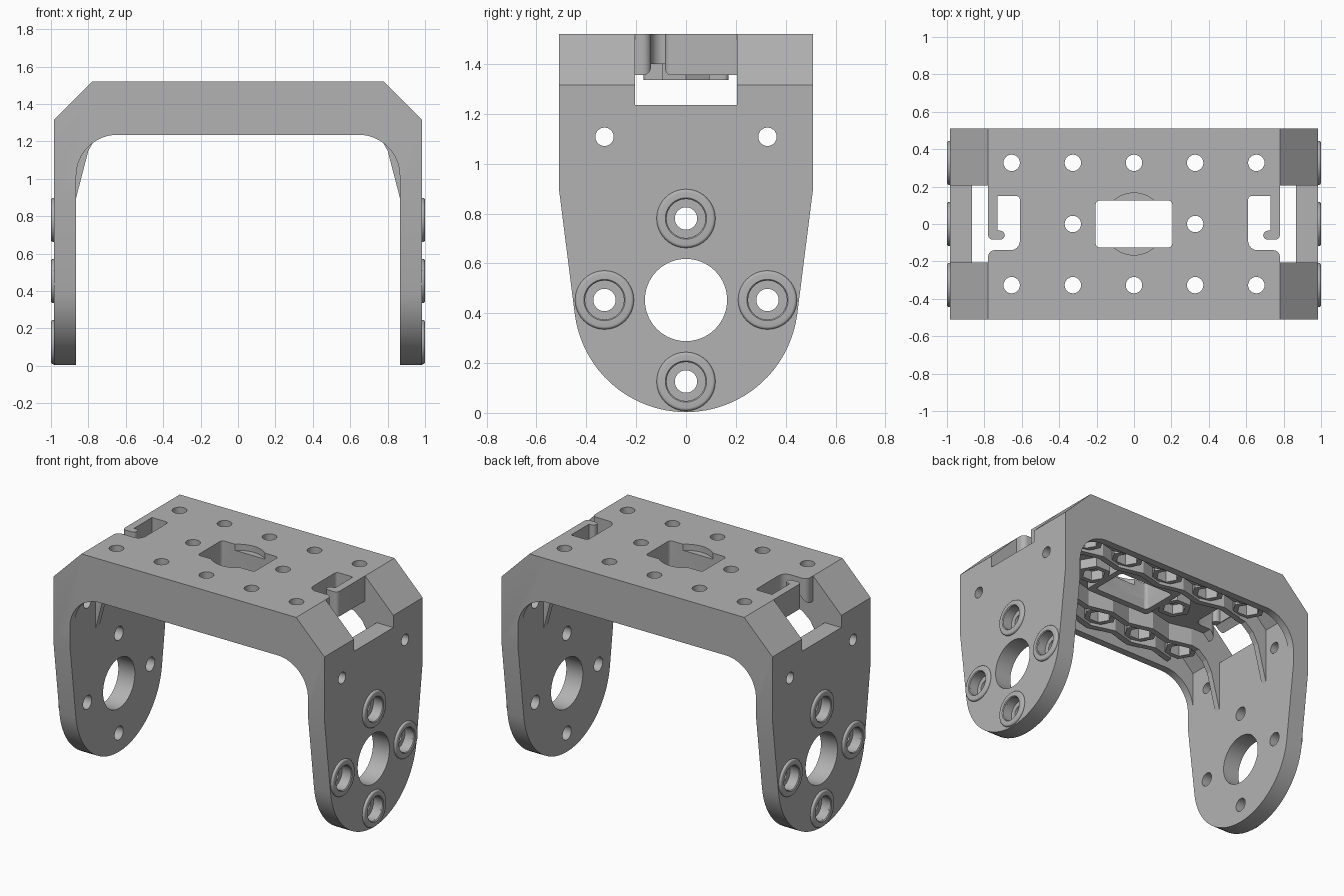
import bpy, bmesh, math
from mathutils import Vector

cube = bpy.data.objects.get("Cube")
if cube:
    bpy.data.objects.remove(cube, do_unlink=True)

grey = bpy.data.materials.new("plain grey")
grey.use_nodes = True
COLOUR = (0.45, 0.45, 0.45, 1)
grey.diffuse_color = COLOUR
grey.node_tree.nodes["Principled BSDF"].inputs["Base Color"].default_value = COLOUR

# Maps (u, v, w) to world, w being the extrusion axis
AXES = {"x": lambda u, v, w: (w, u, v),
        "y": lambda u, v, w: (u, w, v),
        "z": lambda u, v, w: (u, v, w)}


def arc(cx, cy, r, a0, a1, n=16):
    steps = [math.radians(a0 + (a1 - a0) * i / n) for i in range(n + 1)]
    return [(cx + r * math.cos(a), cy + r * math.sin(a)) for a in steps]


def circle(cx, cy, r, n=40):
    return arc(cx, cy, r, 0, 360, n)[:-1]


def mirrored(points):
    return [(-u, v) for u, v in reversed(points)]


def rounded_rect(hx, hy, r):
    right = arc(hx - r, r - hy, r, -90, 0, 5) + arc(hx - r, hy - r, r, 0, 90, 5)
    return right + mirrored(right)


def prism(bm, outline, axis, lo, hi):
    rings = [[bm.verts.new(AXES[axis](u, v, w)) for u, v in outline] for w in (lo, hi)]
    faces = [bm.faces.new(ring) for ring in rings]
    n = len(outline)
    for i in range(n):
        j = (i + 1) % n
        faces.append(bm.faces.new((rings[0][i], rings[0][j], rings[1][j], rings[1][i])))
    bmesh.ops.recalc_face_normals(bm, faces=faces)


def lathe(bm, profile, cu, cv, axis, n):
    # closed (radius, w) profile turned into a ring
    rings = []
    for k in range(n):
        a = 2 * math.pi * k / n
        rings.append([bm.verts.new(AXES[axis](cu + r * math.cos(a), cv + r * math.sin(a), w))
                      for r, w in profile])
    m, faces = len(profile), []
    for k in range(n):
        p, q = rings[k], rings[(k + 1) % n]
        faces += [bm.faces.new((p[i], p[(i + 1) % m], q[(i + 1) % m], q[i])) for i in range(m)]
    bmesh.ops.recalc_face_normals(bm, faces=faces)


def finish(name, bm):
    mesh = bpy.data.meshes.new(name)
    bm.to_mesh(mesh)
    bm.free()
    obj = bpy.data.objects.new(name, mesh)
    bpy.context.collection.objects.link(obj)
    mesh.materials.append(grey)
    return obj


def build(name, *prisms):
    bm = bmesh.new()
    for p in prisms:
        prism(bm, *p)
    return finish(name, bm)


def boolean(obj, cutter, operation="DIFFERENCE"):
    mod = obj.modifiers.new("cut", "BOOLEAN")
    mod.operation, mod.solver, mod.object = operation, "EXACT", cutter
    bpy.context.view_layer.update()
    mesh = bpy.data.meshes.new_from_object(obj.evaluated_get(bpy.context.evaluated_depsgraph_get()))
    obj.modifiers.clear()
    obj.data = mesh
    bpy.data.objects.remove(cutter, do_unlink=True)


# Main dimensions
OUT, INN, TOP, EDGE, W = 0.985, 0.865, 1.52, 1.235, 0.51
PLATE = 1.40
PITCH, HUB = 0.327, 0.453

# Bracket: arch profile trimmed by the leg silhouette
half = [(INN, 0), (OUT, 0), (OUT, 1.315), (0.78, TOP)]
fillet = arc(INN - 0.22, EDGE - 0.22, 0.22, 90, 0)
arch = fillet + half
bracket = build("bracket", (arch + mirrored(arch), "y", -W, W))
side = arc(0, 0.453, 0.45, -90, -7) + [(W, 0.9), (W, 1.7)]
boolean(bracket, build("silhouette", (side[1:] + mirrored(side), "x", -1.2, 1.2)), "INTERSECT")

# Hollow underside between the two edge skirts
hollow = [(INN, 0.7), (INN, 1.27), (0.735, PLATE)]
boolean(bracket, build("hollow", (hollow + mirrored(hollow), "y", -0.46, 0.46)))

# Corner windows, then the hooked slots that open into them
window = [(0.78, -0.205), (1.1, -0.205), (1.1, 0.205), (0.78, 0.205)]
boolean(bracket, build("windows", *[(w, "z", EDGE, 1.7) for w in (window, mirrored(window))]))
hook = [(0.80, -0.185), (0.78, -0.185)] + arc(0.745, -0.175, 0.035, 0, 90, 6)
hook += arc(0.66, -0.09, 0.05, 270, 180, 6) + arc(0.63, 0.13, 0.02, 180, 90, 4)
hook += [(0.73, 0.15), (0.73, -0.036)] + arc(0.715, -0.06, 0.024, 90, 270, 8)
hook += arc(0.755, -0.059, 0.025, 270, 360, 5) + [(0.80, -0.059)]
boolean(bracket, build("hooked_slots", *[(h, "z", 1.2, 1.7) for h in (hook, mirrored(hook))]))

# Top plate holes, round recess and central opening
hole_spots = [(i * PITCH, j * PITCH) for i in range(-2, 3) for j in (-1, 1)]
hole_spots += [(-PITCH, 0), (PITCH, 0)]
boolean(bracket, build("top_holes", *[(circle(x, y, 0.044, 24), "z", 1.3, 1.7) for x, y in hole_spots]))
boolean(bracket, build("recess", (circle(0, 0, 0.166, 48), "z", TOP - 0.04, 1.7)))
opening = rounded_rect(0.205, 0.125, 0.02)
boolean(bracket, build("opening", (opening, "z", 1.2, 1.7)))

# Leg holes run through both legs; counterbores enter from outside
bolt_spots = [(PITCH, HUB), (-PITCH, HUB), (0, HUB + PITCH), (0, HUB - PITCH)]
leg_holes = [circle(0, HUB, 0.165, 56)] + [circle(y, z, 0.045, 24) for y, z in bolt_spots]
leg_holes += [circle(s * PITCH, 1.108, 0.037, 24) for s in (-1, 1)]
boolean(bracket, build("leg_holes", *[(h, "x", -1.2, 1.2) for h in leg_holes]))
boolean(bracket, build("counterbores", *[(circle(y, z, 0.078, 32), "x", *sorted((s * 0.93, s * 1.2)))
                                         for y, z in bolt_spots for s in (-1, 1)]))

# Raised rounded collars around the bolt holes
bm = bmesh.new()
collar = [(0.078, 0.97), (0.078, 0.995), (0.083, 1.0)] + arc(0.106, 0.988, 0.012, 90, 0, 5) + [(0.118, 0.97)]
for s in (-1, 1):
    for y, z in bolt_spots:
        lathe(bm, [(r, s * w) for r, w in collar], y, z, "x", 40)
collars = finish("bolt_collars", bm)

# Hexagonal nut pockets under the top plate
bm = bmesh.new()
for x, y in hole_spots:
    low = 1.335 if y == 0 else 1.30
    lathe(bm, [(0.072, low), (0.108, low), (0.108, 1.41), (0.072, 1.41)], x, y, "z", 6)
nut_pockets = finish("nut_pockets", bm)

# Frame around the central opening
frame = build("opening_frame", (rounded_rect(0.245, 0.17, 0.02), "z", 1.335, 1.41))
boolean(frame, build("frame_cut", (opening, "z", 1.2, 1.7)))

# Wavy stiffening ribs along the underside
def wavy(at_hole, between, s):
    mid = [(i * PITCH / 2, s * (between if i % 2 else at_hole)) for i in range(-4, 5)]
    return [(x, y - 0.02) for x, y in mid] + [(x, y + 0.02) for x, y in reversed(mid)]


wavy_ribs = build("wavy_ribs", *[(wavy(a, b, s), "z", 1.28, 1.41)
                                 for a, b in ((0.225, 0.265), (0.44, 0.395)) for s in (-1, 1)])

# Tapered gussets that carry the ribs down the legs
gusset = [(0.64, 1.28), (0.70, 1.27), (0.76, 1.22), (0.80, 1.15), (INN, 0.9),
          (0.875, 0.9), (0.875, 1.27), (0.74, 1.41), (0.64, 1.41)]
gussets = build("gussets", *[(g, "y", y - 0.02, y + 0.02) for g in (gusset, mirrored(gusset))
                             for y in (-0.225, 0.225)])

# Smooth the curved walls and keep the corners crisp
bpy.ops.object.select_all(action="DESELECT")
for obj in (bracket, collars):
    obj.select_set(True)
bpy.context.view_layer.objects.active = bracket
bpy.ops.object.shade_smooth_by_angle(angle=math.radians(30))
